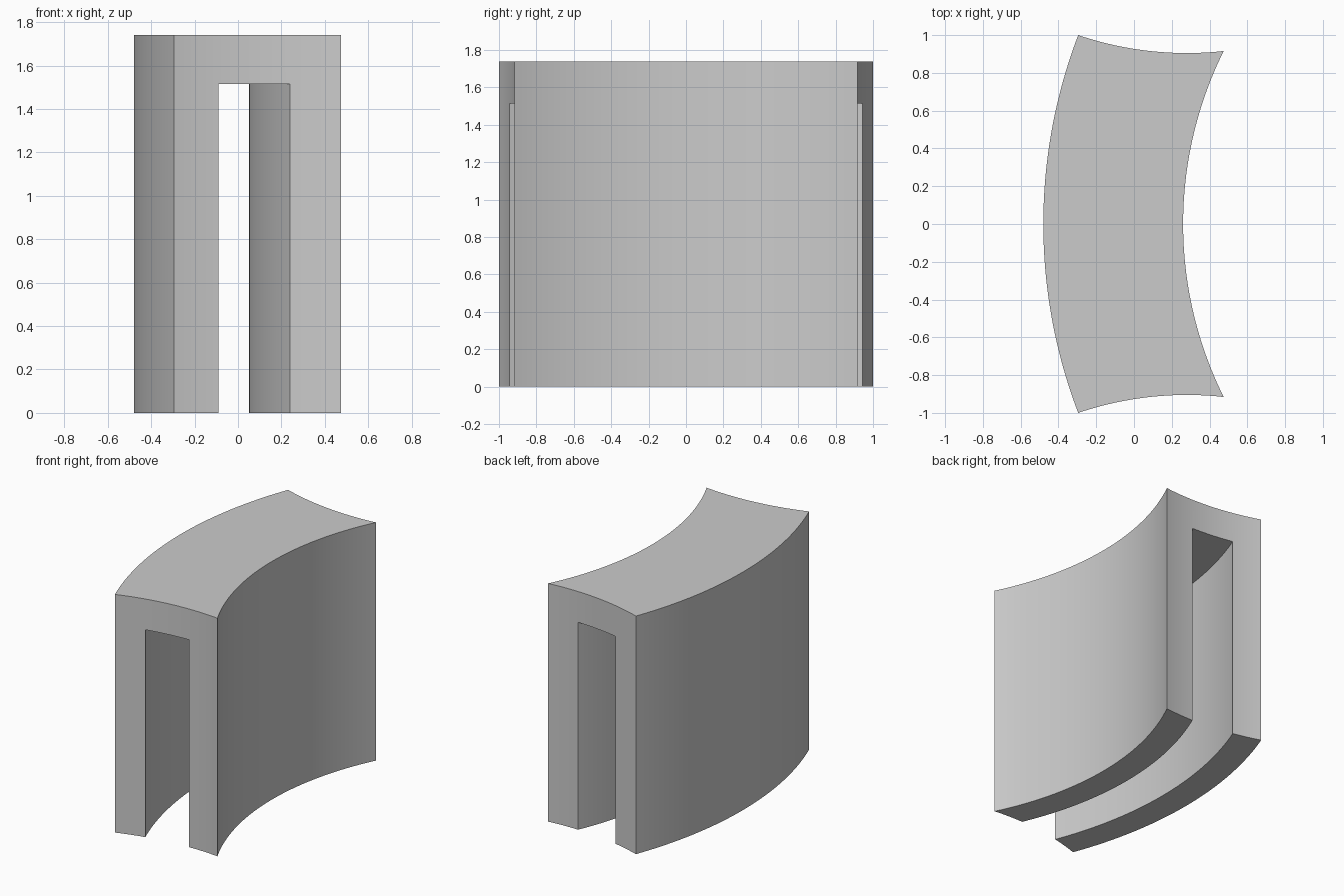
import bpy, bmesh, math
from mathutils import Vector

cube = bpy.data.objects.get("Cube")
if cube:
    bpy.data.objects.remove(cube, do_unlink=True)

CENTRE_X = 2.32                   # shared centre of the curved walls
R_OUT, R_IN = 2.80, 2.06          # outer and inner wall radii
SLOT_OUT, SLOT_IN = 2.587, 2.27   # slot wall radii
HEIGHT, SLOT_TOP = 1.74, 1.515
END_X, END_Y, END_R = 0.28, 2.695, 1.79   # circle that hollows each end

grey = bpy.data.materials.new("plain grey")
grey.use_nodes = True
colour = (0.6, 0.6, 0.6, 1)
grey.diffuse_color = colour
grey.node_tree.nodes["Principled BSDF"].inputs["Base Color"].default_value = colour


def wall_arc(radius, y_end, steps=64):
    """Arc about the shared centre, running from -y_end to +y_end."""
    a = math.asin(y_end / radius)
    angles = [a * (2 * i / steps - 1) for i in range(steps + 1)]
    return [(CENTRE_X - radius * math.cos(t), radius * math.sin(t)) for t in angles]


def end_arc(x0, x1, steps=20):
    """Hollow +y end, without its two corner points."""
    xs = [x0 + (x1 - x0) * i / steps for i in range(1, steps)]
    return [(x, END_Y - math.sqrt(END_R ** 2 - (x - END_X) ** 2)) for x in xs]


def prism(name, plan, z0, z1):
    bm = bmesh.new()
    base = bm.faces.new([bm.verts.new((x, y, z0)) for x, y in plan])
    top = bmesh.ops.extrude_face_region(bm, geom=[base])["geom"]
    bmesh.ops.translate(bm, vec=Vector((0, 0, z1 - z0)),
                        verts=[v for v in top if isinstance(v, bmesh.types.BMVert)])
    bmesh.ops.recalc_face_normals(bm, faces=bm.faces)
    mesh = bpy.data.meshes.new(name)
    bm.to_mesh(mesh)
    bm.free()
    mesh.materials.append(grey)
    obj = bpy.data.objects.new(name, mesh)
    bpy.context.collection.objects.link(obj)
    return obj


# Curved block with hollow ends
outer, inner = wall_arc(R_OUT, 1.0), wall_arc(R_IN, 0.916)
back = end_arc(outer[-1][0], inner[-1][0])
front = [(x, -y) for x, y in reversed(back)]
block = prism("curved_block", outer + back + inner[::-1] + front, 0, HEIGHT)

# Curved slot, open below and at both ends
slot_plan = wall_arc(SLOT_OUT, 1.2) + wall_arc(SLOT_IN, 1.2)[::-1]
cutter = prism("slot_cutter", slot_plan, -0.2, SLOT_TOP)
cutter.hide_render = True

cut = block.modifiers.new("slot", "BOOLEAN")
cut.operation = "DIFFERENCE"
cut.solver = "EXACT"
cut.object = cutter
bpy.context.view_layer.objects.active = block
block.select_set(True)
bpy.ops.object.modifier_apply(modifier=cut.name)
bpy.data.objects.remove(cutter, do_unlink=True)

# Smooth curved walls, sharp corners
bpy.ops.object.shade_smooth_by_angle(angle=math.radians(30))
